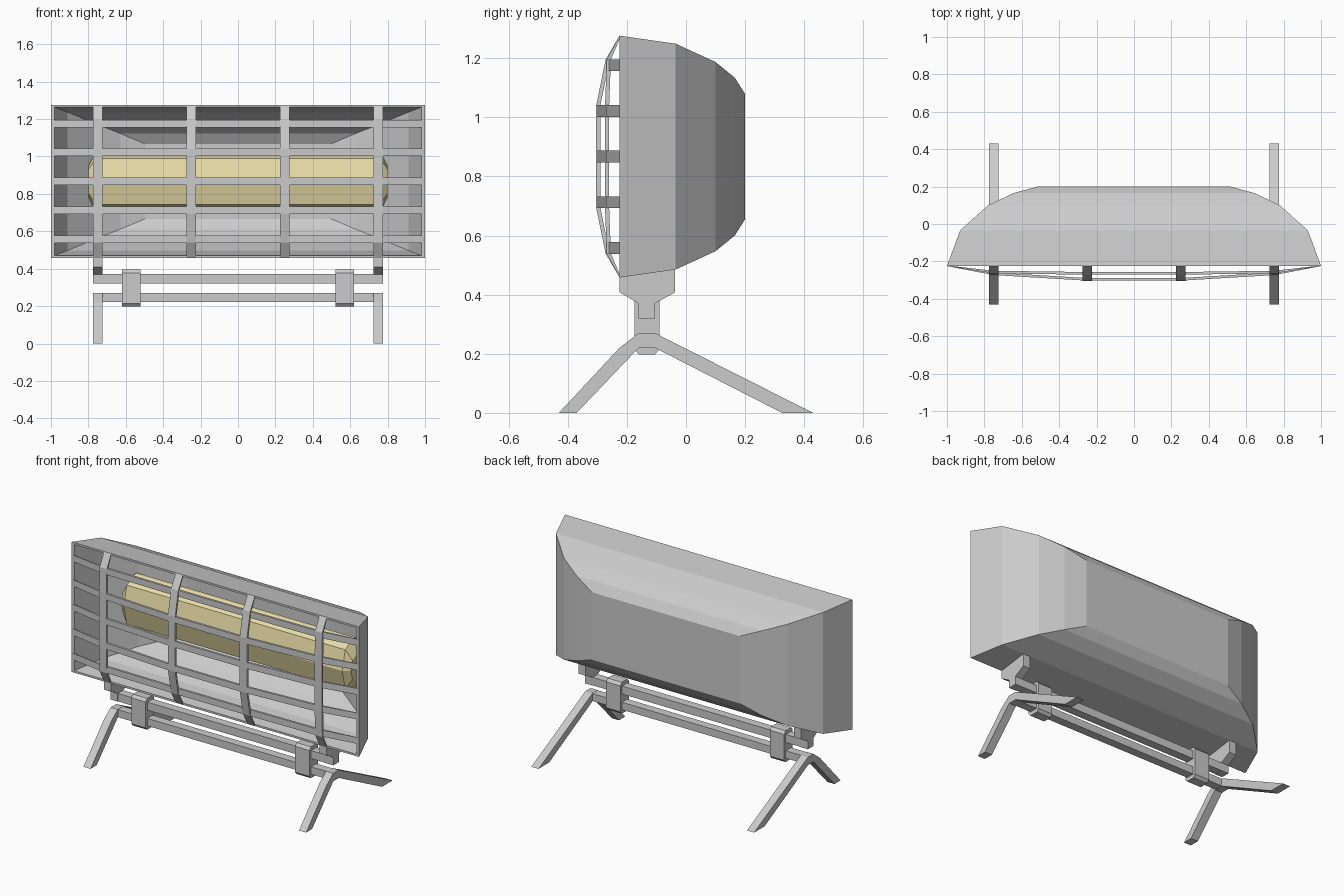
import bpy, bmesh

cube = bpy.data.objects.get("Cube")
if cube:
    bpy.data.objects.remove(cube, do_unlink=True)


def material(name, rgb):
    m = bpy.data.materials.new(name)
    m.use_nodes = True
    m.diffuse_color = (*rgb, 1)
    m.node_tree.nodes["Principled BSDF"].inputs["Base Color"].default_value = (*rgb, 1)
    return m


GREY = material("light grey metal", (0.60, 0.60, 0.60))
YELLOW = material("pale yellow lamp", (0.80, 0.71, 0.38))


def loft(name, rings, mat):
    """Skin a list of rings that have equal point counts and cap both ends."""
    bm = bmesh.new()
    loops = [[bm.verts.new(p) for p in ring] for ring in rings]
    n = len(loops[0])
    for a, b in zip(loops, loops[1:]):
        for i in range(n):
            j = (i + 1) % n
            bm.faces.new((a[i], a[j], b[j], b[i]))
    bm.faces.new(loops[0][::-1])
    bm.faces.new(loops[-1])
    bmesh.ops.recalc_face_normals(bm, faces=bm.faces)
    mesh = bpy.data.meshes.new(name)
    bm.to_mesh(mesh)
    bm.free()
    mesh.materials.append(mat)
    ob = bpy.data.objects.new(name, mesh)
    bpy.context.collection.objects.link(ob)


def prism_x(name, yz, x, width):
    """Extrude a side profile along x, centred on x."""
    loft(name, [[(x + s * width / 2, y, z) for y, z in yz] for s in (-1, 1)], GREY)


def prism_z(name, xy, z, height):
    """Extrude a plan profile along z, centred on z."""
    loft(name, [[(x, y, z + s * height / 2) for x, y in xy] for s in (-1, 1)], GREY)


MID = 0.867      # height of the lamp axis
RIM = -0.225     # y of the open front
THICK = 0.014    # grille bar depth

# Reflector housing: rectangles stepping in toward the back, then forward again
# as the inner wall, which leaves the front open
outside = [(RIM, 1.0, 0.409), (-0.035, 0.93, 0.382), (0.10, 0.78, 0.32),
           (0.165, 0.645, 0.267), (0.20, 0.515, 0.212)]
inside = [(RIM if y == RIM else y - 0.008, hx - 0.018, hz - 0.012) for y, hx, hz in outside]
rings = [[(sx * hx, y, MID + sz * hz) for sx, sz in ((-1, -1), (1, -1), (1, 1), (-1, 1))]
         for y, hx, hz in inside[::-1] + outside]
loft("reflector_housing", rings, GREY)

# Lamp: shallow ridged tube with tapered ends
lamp_half = [(0.08, 0.162), (0.06, 0.162), (-0.02, 0.123)]
lamp_section = lamp_half + [(-0.05, 0)] + [(y, -z) for y, z in reversed(lamp_half)]
lamp_rings = []
for x, scale in ((-0.80, 0.5), (-0.76, 1), (0.76, 1), (0.80, 0.5)):
    lamp_rings.append([(x, 0.01 + scale * (y - 0.01), MID + scale * z) for y, z in lamp_section])
loft("lamp_tube", lamp_rings, YELLOW)


def bowed(half):
    """Symmetric bowed strip outline from (along, y) points, outer end first."""
    outer = half + [(-a, y) for a, y in reversed(half)]
    inner = [(a * 0.97, y) if abs(a) == half[0][0] else (a, y + THICK) for a, y in outer]
    return outer + inner[::-1]


# Grille: horizontal bars
for i in range(-2, 3):
    if abs(i) == 2:
        half = [(1.0, RIM), (0.75, -0.264), (0.25, -0.271)]
    else:
        half = [(1.0, RIM), (0.75, -0.273), (0.25, -0.303)]
    prism_z(f"grille_bar_{i + 3}", bowed(half), MID + i * 0.1545, 0.04)

# Grille: vertical bars
for label, x, bulge in (("outer", 0.75, [(0.328, -0.268), (0.172, -0.274)]),
                        ("inner", 0.25, [(0.328, -0.272), (0.172, -0.304)])):
    profile = [(y, MID + a) for a, y in bowed([(0.409, RIM)] + bulge)]
    for s, side in ((1, "left"), (-1, "right")):
        prism_x(f"grille_upright_{label}_{side}", profile, s * x, 0.05)

# Stand: brackets, legs and clamps, mirrored left and right
bracket = [(-0.225, 0.462), (-0.225, 0.408), (-0.16, 0.37), (-0.16, 0.32),
           (-0.105, 0.32), (-0.105, 0.37), (-0.037, 0.408), (-0.037, 0.489)]
legs = [(-0.16, 0.27), (-0.225, 0.22), (-0.43, 0), (-0.37, 0), (-0.16, 0.22),
        (-0.105, 0.22), (0.325, 0), (0.43, 0), (-0.105, 0.27)]
clamp = [(-0.175, 0.215), (-0.16, 0.198), (-0.105, 0.198), (-0.09, 0.215),
         (-0.09, 0.378), (-0.105, 0.395), (-0.16, 0.395), (-0.175, 0.378)]
for s, side in ((1, "left"), (-1, "right")):
    prism_x(f"bracket_{side}", bracket, s * 0.75, 0.05)
    prism_x(f"legs_{side}", legs, s * 0.75, 0.05)
    prism_x(f"clamp_{side}", clamp, s * 0.57, 0.1)

# Stand: the two cross bars
for name, lo, hi, width in (("upper_cross_bar", 0.321, 0.371, 1.548), ("lower_cross_bar", 0.222, 0.269, 1.46)):
    prism_x(name, [(-0.159, lo), (-0.106, lo), (-0.106, hi), (-0.159, hi)], 0, width)
